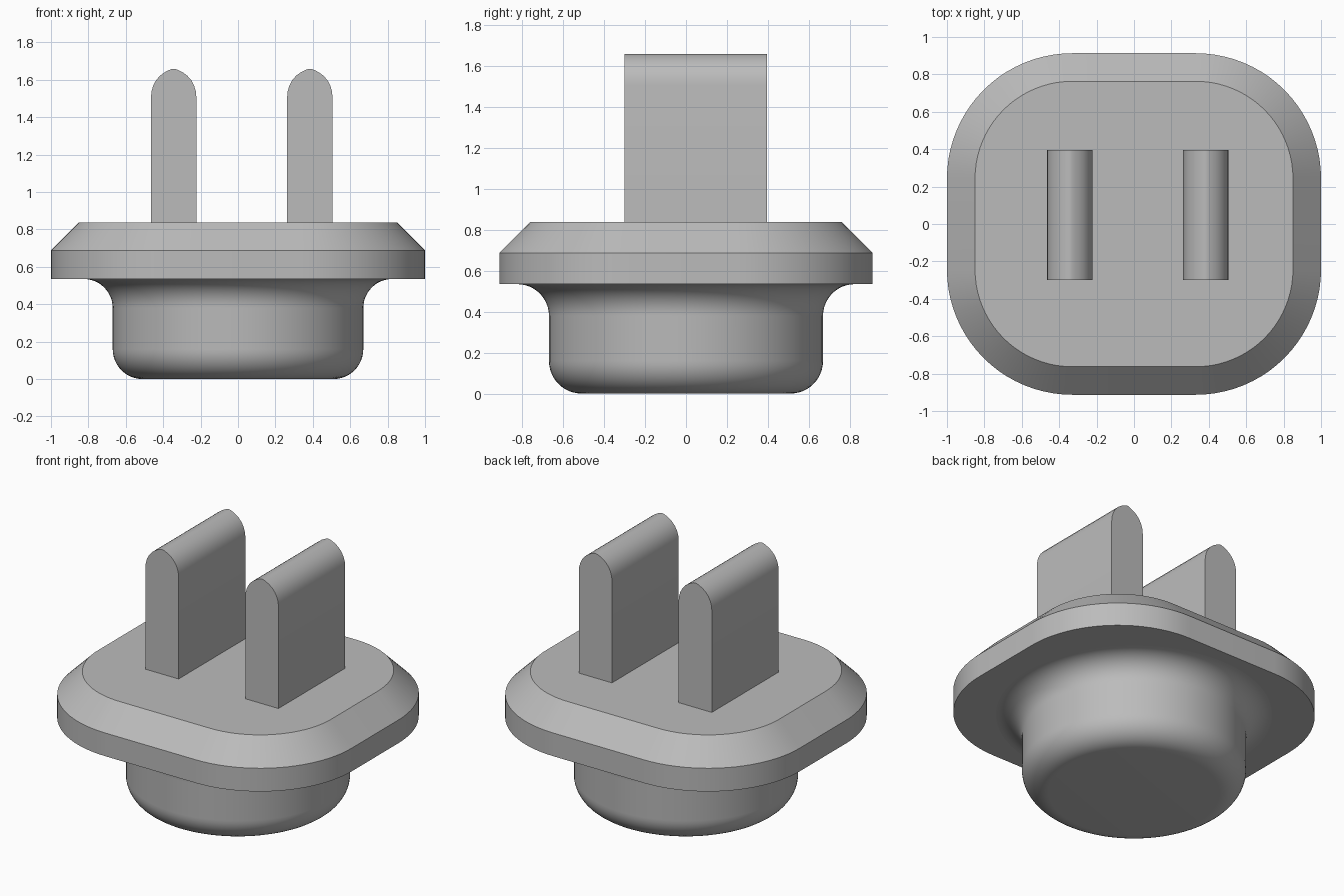
import bpy, math

if "Cube" in bpy.data.objects:
    bpy.data.objects.remove(bpy.data.objects["Cube"])

grey = bpy.data.materials.new("plain grey")
grey.diffuse_color = (0.5, 0.5, 0.5, 1)
grey.use_nodes = True
grey.node_tree.nodes["Principled BSDF"].inputs["Base Color"].default_value = grey.diffuse_color


def make(name, verts, faces, angle):
    mesh = bpy.data.meshes.new(name)
    mesh.from_pydata(verts, [], faces)
    mesh.materials.append(grey)
    ob = bpy.data.objects.new(name, mesh)
    bpy.context.collection.objects.link(ob)
    bpy.ops.object.select_all(action='DESELECT')
    ob.select_set(True)
    bpy.context.view_layer.objects.active = ob
    bpy.ops.object.shade_smooth_by_angle(angle=math.radians(angle))
    return ob


def loft(name, rings, angle=30):
    """Skin equal-length rings in order and cap both ends."""
    n = len(rings[0])
    verts = [p for r in rings for p in r]
    faces = [(k * n + i, k * n + (i + 1) % n, (k + 1) * n + (i + 1) % n, (k + 1) * n + i)
             for k in range(len(rings) - 1) for i in range(n)]
    faces.append(tuple(reversed(range(n))))
    faces.append(tuple(range(len(verts) - n, len(verts))))
    return make(name, verts, faces, angle)


def rounded_ring(cx, cy, r, z, steps=20):
    """Rounded rectangle with corner centres at +-cx, +-cy."""
    ring = []
    for q, (sx, sy) in enumerate([(1, 1), (-1, 1), (-1, -1), (1, -1)]):
        for i in range(steps + 1):
            a = math.pi / 2 * (q + i / steps)
            ring.append((sx * cx + r * math.cos(a), sy * cy + r * math.sin(a), z))
    return ring


def circle(r, z, n=96):
    return [(r * math.cos(2 * math.pi * i / n), r * math.sin(2 * math.pi * i / n), z)
            for i in range(n)]


# Chamfered plate
loft("face_plate", [rounded_ring(0.33, 0.243, r, z)
                    for r, z in [(0.67, 0.535), (0.67, 0.688), (0.52, 0.838)]])

# Round base with rounded bottom edge and a flared fillet under the plate
profile = []
for i in range(13):
    a = math.pi / 2 * i / 12
    profile.append((0.51 + 0.16 * math.sin(a), 0.16 - 0.16 * math.cos(a)))
for i in range(13):
    a = math.pi / 2 * i / 12
    profile.append((0.825 - 0.155 * math.cos(a), 0.38 + 0.155 * math.sin(a)))
profile.append((0.825, 0.545))
loft("round_base", [circle(r, z) for r, z in profile])

# Two blades with softly peaked tops
half = [(0.121, 0.83), (0.121, 1.51), (0.118, 1.54), (0.109, 1.57), (0.094, 1.598),
        (0.073, 1.622), (0.05, 1.639), (0.027, 1.651), (0.012, 1.657)]
outline = half + [(0, 1.659)] + [(-x, z) for x, z in reversed(half)]
for name, cx in [("left_blade", -0.344), ("right_blade", 0.384)]:
    loft(name, [[(cx + x, y, z) for x, z in outline] for y in (0.395, -0.30)])
